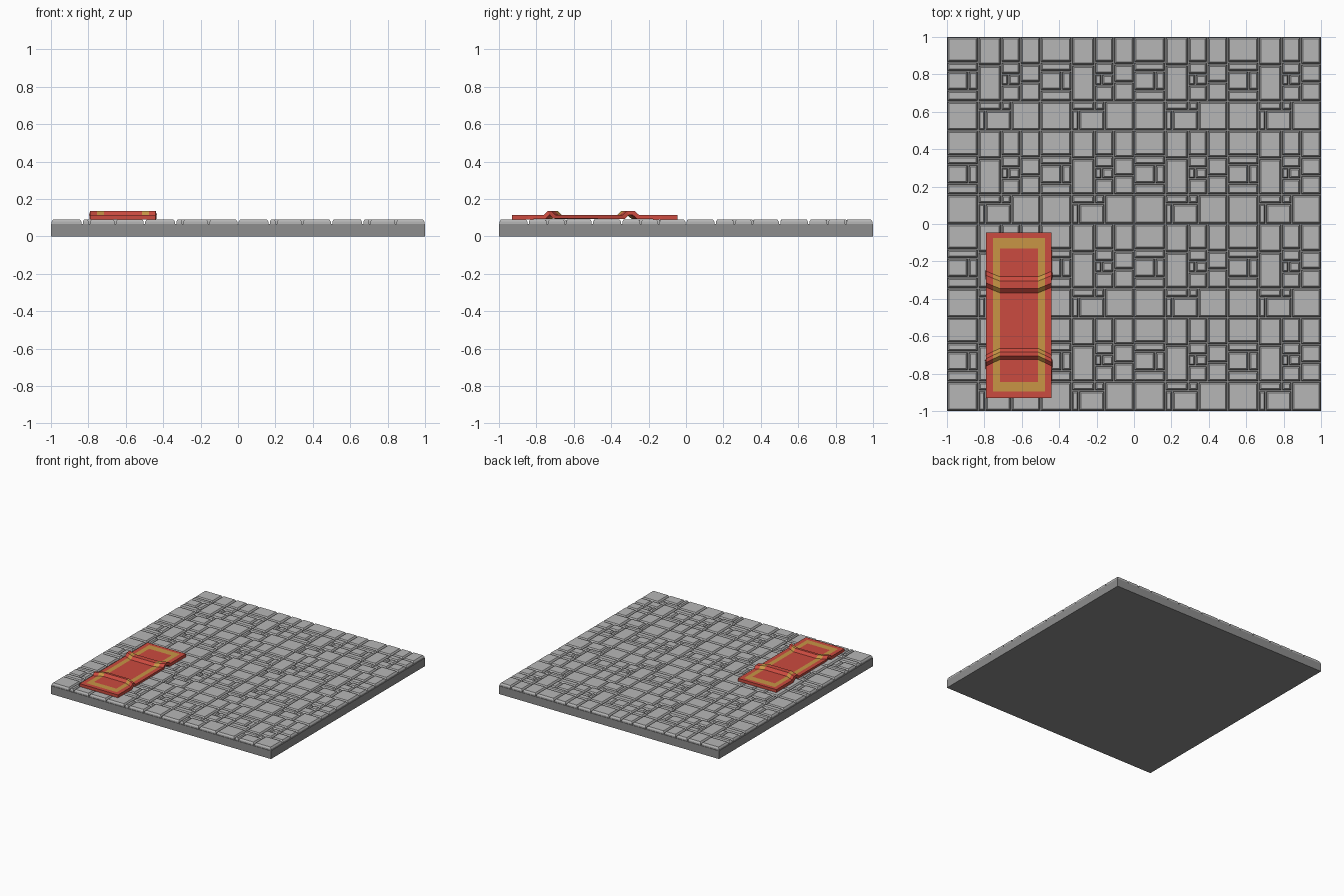
import bpy
import bmesh
from mathutils import Matrix

default = bpy.data.objects.get("Cube")
if default:
    bpy.data.objects.remove(default, do_unlink=True)


def material(name, rgb):
    mat = bpy.data.materials.new(name)
    mat.use_nodes = True
    mat.diffuse_color = (*rgb, 1)
    mat.node_tree.nodes["Principled BSDF"].inputs["Base Color"].default_value = (*rgb, 1)
    return mat


stone_grey = material("stone grey", (0.47, 0.47, 0.47))
mortar_grey = material("mortar grey", (0.27, 0.27, 0.27))
rug_red = material("rug red", (0.6, 0.07, 0.05))
rug_gold = material("rug gold", (0.58, 0.3, 0.06))


def finish(bm, name, *mats):
    mesh = bpy.data.meshes.new(name)
    bm.to_mesh(mesh)
    bm.free()
    for mat in mats:
        mesh.materials.append(mat)
    obj = bpy.data.objects.new(name, mesh)
    bpy.context.collection.objects.link(obj)
    return obj


def add_box(bm, x0, x1, y0, y1, z0, z1):
    """Add a box and return its top face."""
    place = Matrix.Translation(((x0 + x1) / 2, (y0 + y1) / 2, (z0 + z1) / 2))
    size = Matrix.Diagonal((x1 - x0, y1 - y0, z1 - z0, 1))
    verts = bmesh.ops.create_cube(bm, size=1, matrix=place @ size)["verts"]
    faces = {f for v in verts for f in v.link_faces}
    return max(faces, key=lambda f: f.calc_center_median().z)


# Base slab
SLAB_TOP, STONE_TOP = 0.067, 0.091
bm = bmesh.new()
add_box(bm, -1, 1, -1, 1, 0, SLAB_TOP)
finish(bm, "base_slab", mortar_grey)

# Stone layout of one paving module, in units of 1/93 of its side:
# each column is (left, right, row cuts from the back, {row: extra column cut})
COLUMNS = [
    (0, 31, [0, 25, 34, 53, 64], {2: 21}),
    (31, 54, [0, 28, 64], {}),
    (54, 73, [0, 25, 37, 48, 64], {2: 61}),
    (73, 93, [0, 27, 45, 64], {}),
    (0, 31, [64, 93], {}),
    (31, 64, [64, 73, 93], {0: 54, 1: 38}),
    (64, 93, [64, 93], {}),
]


def module_cells():
    for left, right, rows, splits in COLUMNS:
        for i, (back, front) in enumerate(zip(rows, rows[1:])):
            cuts = [left, splits[i], right] if i in splits else [left, right]
            for a, b in zip(cuts, cuts[1:]):
                yield a, b, back, front


# Paving stones with chamfered tops, repeated over a four by four grid
UNIT, GAP = 0.5 / 93, 0.004
bm = bmesh.new()
for column in range(4):
    for row in range(4):
        ox, oy = column * 0.5 - 1, 1 - row * 0.5
        for a, b, back, front in module_cells():
            x0, x1 = ox + a * UNIT + GAP, ox + b * UNIT - GAP
            y0, y1 = oy - front * UNIT + GAP, oy - back * UNIT - GAP
            top = add_box(bm, x0, x1, y0, y1, SLAB_TOP - 0.004, 0.079)
            chamfer = min(0.011, 0.28 * min(x1 - x0, y1 - y0))
            bm.normal_update()
            bmesh.ops.inset_individual(bm, faces=[top], thickness=chamfer,
                                       depth=STONE_TOP - 0.079)
finish(bm, "paving_stones", stone_grey)

# Rug: (x, how far the folds bend there) across, (y, lift, bend) along
RUG_TOP, THICK = 0.115, 0.024
across = [(-0.79, 1), (-0.755, 0.5), (-0.717, 0), (-0.513, 0), (-0.475, 0.5), (-0.44, 1)]


def fold(centre, half, crest, bend):
    return [(centre - half, 0, bend), (centre - crest, 0.021, bend),
            (centre + crest, 0.021, bend), (centre + half, 0, bend)]


along = [(-0.93, 0, 0), (-0.895, 0, 0), (-0.845, 0, 0),
         *fold(-0.695, 0.03, 0.01, -0.035),
         *fold(-0.325, 0.043, 0.02, 0.03),
         (-0.13, 0, 0), (-0.075, 0, 0), (-0.045, 0, 0)]

bm = bmesh.new()
grid = [[bm.verts.new((x, y + bend * k, RUG_TOP + lift)) for x, k in across]
        for y, lift, bend in along]
last_i, last_j = len(along) - 2, len(across) - 2
for i in range(last_i + 1):
    for j in range(last_j + 1):
        face = bm.faces.new((grid[i][j], grid[i][j + 1], grid[i + 1][j + 1], grid[i + 1][j]))
        # The second ring of faces from the edge is the gold band
        face.material_index = int(min(i, j, last_i - i, last_j - j) == 1)
rug = finish(bm, "rug", rug_red, rug_gold)
solid = rug.modifiers.new("thickness", "SOLIDIFY")
solid.thickness = THICK
solid.offset = -1
